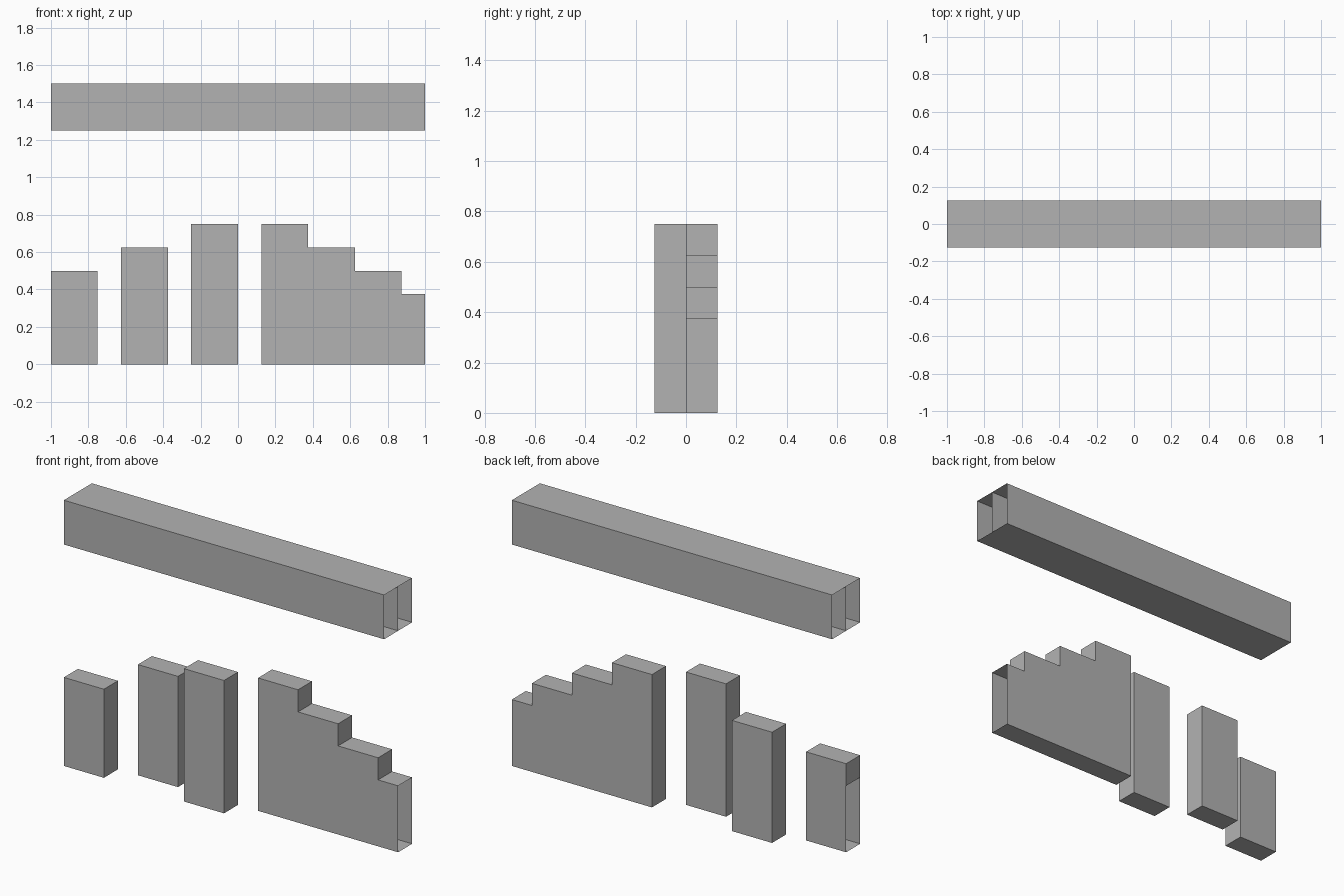
import bpy
import bmesh

cube = bpy.data.objects.get("Cube")
if cube:
    bpy.data.objects.remove(cube, do_unlink=True)

# One plain grey for every part
grey = bpy.data.materials.new("plain_grey")
grey.use_nodes = True
colour = (0.45, 0.45, 0.45, 1)
grey.diffuse_color = colour
grey.node_tree.nodes["Principled BSDF"].inputs["Base Color"].default_value = colour

DEPTH = 0.125   # thickness of each layer
END = 1.0       # the outer ends are open where the pattern continues


def slab(name, profile, y, open_spans=()):
    """Extrude an x-z outline from y by DEPTH, with open faces at the outer ends."""
    bm = bmesh.new()
    front = [bm.verts.new((x, y, z)) for x, z in profile]
    back = [bm.verts.new((x, y + DEPTH, z)) for x, z in profile]
    bm.faces.new(front)
    bm.faces.new(back[::-1])
    for i, a in enumerate(front):
        j = (i + 1) % len(front)
        bm.faces.new((a, back[i], back[j], front[j]))
    bm.normal_update()
    # Remove the end faces lying inside an open height span
    gone = []
    for face in bm.faces:
        c = face.calc_center_median()
        at_end = abs(face.normal.x) > 0.9 and abs(abs(c.x) - END) < 0.001
        if at_end and any(lo < c.z < hi for lo, hi in open_spans):
            gone.append(face)
    bmesh.ops.delete(bm, geom=gone, context='FACES')
    mesh = bpy.data.meshes.new(name)
    bm.to_mesh(mesh)
    bm.free()
    mesh.materials.append(grey)
    obj = bpy.data.objects.new(name, mesh)
    bpy.context.collection.objects.link(obj)
    return obj


def box(x0, x1, z0, z1):
    return [(x0, z0), (x1, z0), (x1, z1), (x0, z1)]


FRONT, BACK = -DEPTH, 0.0
LOW = 0.375     # height of the open lower end

# Upper beam: two hollow layers, open at both ends
for name, y in (("beam_front", FRONT), ("beam_back", BACK)):
    slab(name, box(-END, END, 1.25, 1.5), y, [(1.25, 1.5)])

# Pillars alternate between the layers; the outer one is open low down
slab("pillar_outer", box(-END, -0.75, 0, 0.5) + [(-END, LOW)], FRONT, [(0, LOW)])
slab("pillar_middle", box(-0.625, -0.375, 0, 0.625), BACK)
slab("pillar_inner", box(-0.25, 0, 0, 0.75), FRONT)

# Stepped wall descending to the open end
outline = [(0.125, 0), (END, 0), (END, LOW)]
for x, z in ((0.875, LOW), (0.625, 0.5), (0.375, 0.625)):
    outline += [(x, z), (x, z + 0.125)]
outline.append((0.125, 0.75))
slab("stepped_wall", outline, BACK, [(0, LOW)])
